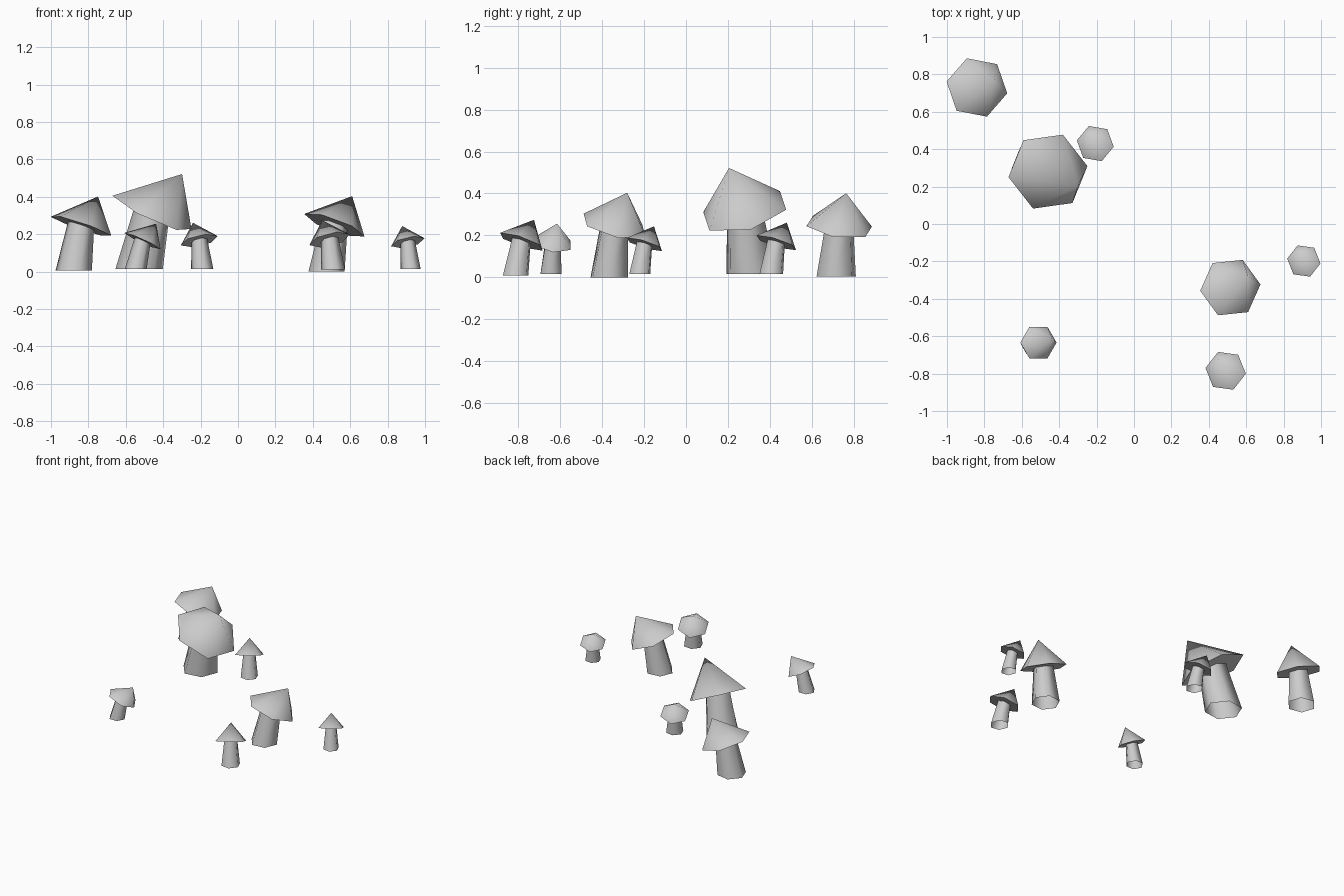
import bpy
import bmesh
import math

SIDES = 6

# Remove the default cube only
default = bpy.data.objects.get("Cube")
if default:
    bpy.data.objects.remove(default, do_unlink=True)

# One plain colour for every part
grey = bpy.data.materials.new("plain_grey")
grey.use_nodes = True
colour = (0.6, 0.6, 0.6, 1.0)
grey.diffuse_color = colour
for node in grey.node_tree.nodes:
    if node.type == "BSDF_PRINCIPLED":
        node.inputs["Base Color"].default_value = colour


def finish(name, bm):
    """Turn a bmesh into a named, smooth-shaded object."""
    bmesh.ops.recalc_face_normals(bm, faces=bm.faces[:])
    mesh = bpy.data.meshes.new(name)
    bm.to_mesh(mesh)
    bm.free()
    mesh.materials.append(grey)
    obj = bpy.data.objects.new(name, mesh)
    bpy.context.collection.objects.link(obj)
    bpy.ops.object.select_all(action="DESELECT")
    obj.select_set(True)
    bpy.context.view_layer.objects.active = obj
    bpy.ops.object.shade_smooth_by_angle(angle=math.radians(65))


def ring(bm, centre, radius, phase, slope=(0, 0)):
    """Hexagonal ring lying on a plane with the given x and y slope."""
    verts = []
    for i in range(SIDES):
        angle = math.radians(phase) + math.tau * i / SIDES
        dx, dy = radius * math.cos(angle), radius * math.sin(angle)
        dz = slope[0] * dx + slope[1] * dy
        verts.append(bm.verts.new((centre[0] + dx, centre[1] + dy, centre[2] + dz)))
    return verts


def mushroom(label, x, y, radius, phase, rim_z, slope, floor):
    sx, sy = slope

    # Cap: hexagonal cone with a closed underside, leaning downhill
    bm = bmesh.new()
    rim = ring(bm, (x, y, rim_z), radius, phase, slope)
    height = radius * 0.96
    lean = -1.75 * height
    apex = bm.verts.new((x + sx * lean, y + sy * lean, rim_z + height))
    for i in range(SIDES):
        bm.faces.new((rim[i], rim[(i + 1) % SIDES], apex))
    bm.faces.new(rim[::-1])
    finish(label + "_cap", bm)

    # Stem: open tapered tube from the ground to the underside of the cap
    bm = bmesh.new()
    shift = rim_z * 0.48
    foot = ring(bm, (x + sx * shift, y + sy * shift, floor), radius * 0.6, phase)
    top = ring(bm, (x, y, rim_z), radius * 0.43, phase, slope)
    for i in range(SIDES):
        j = (i + 1) % SIDES
        bm.faces.new((foot[i], foot[j], top[j], top[i]))
    finish(label + "_stem", bm)


# Large mushrooms
mushroom("back_right", -0.84, 0.73, 0.165, -11, 0.243, (-0.33, -0.12), 0.005)
mushroom("tallest", -0.46, 0.28, 0.213, 8, 0.317, (-0.45, 0.21), 0.015)
mushroom("front_left_large", 0.515, -0.34, 0.162, 6, 0.248, (-0.35, -0.22), 0)

# Small mushrooms
mushroom("front_right_small", -0.511, -0.634, 0.097, 0, 0.163, (-0.45, -0.12), 0.015)
mushroom("back_small", -0.207, 0.43, 0.1, -10, 0.165, (0.2, -0.3), 0.015)
mushroom("left_small", 0.908, -0.198, 0.09, -8, 0.157, (0.2, -0.3), 0.015)
mushroom("front_small", 0.49, -0.785, 0.109, -8, 0.17, (0.22, -0.33), 0.01)
